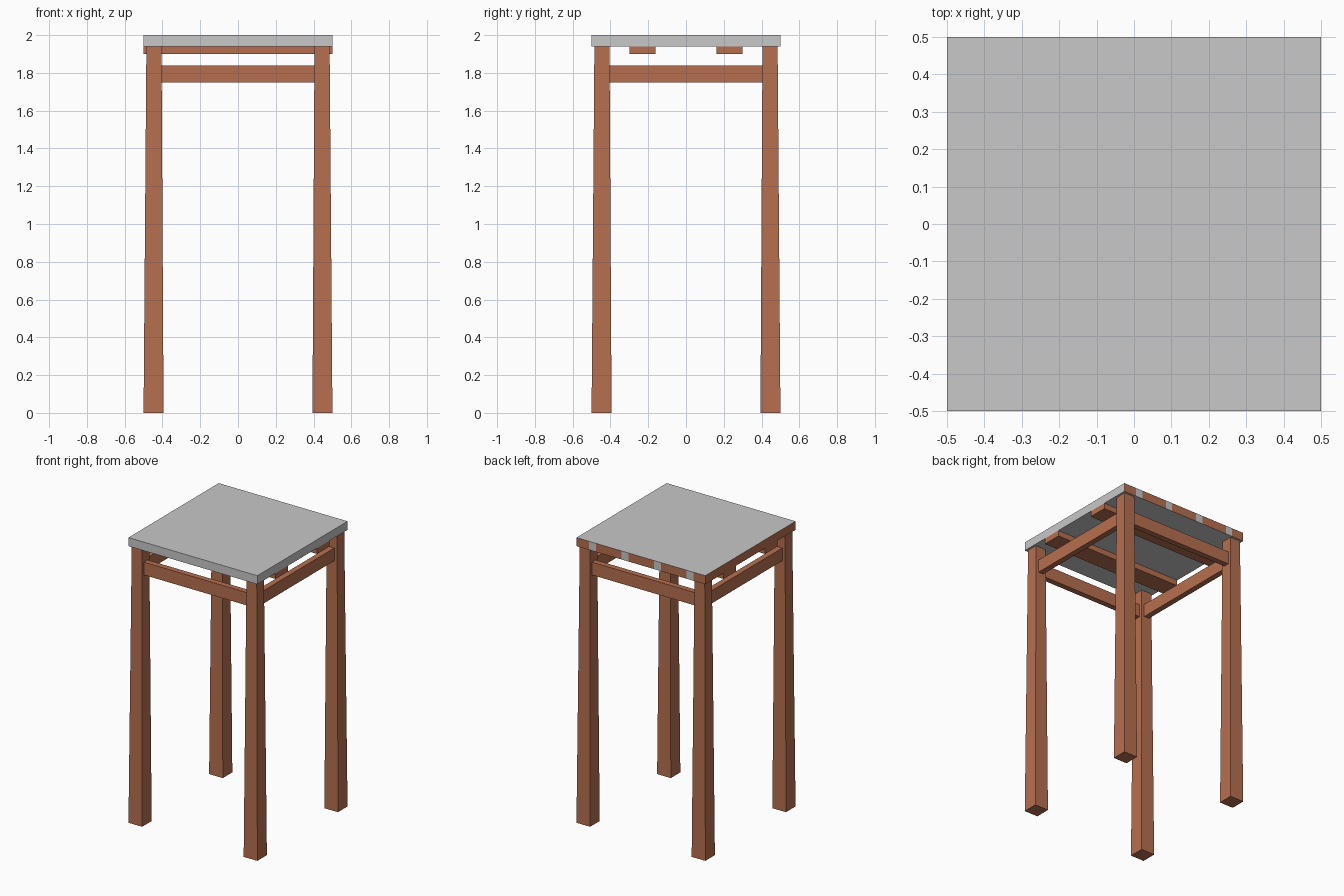
import bpy, bmesh
from mathutils import Vector

if "Cube" in bpy.data.objects:
    bpy.data.objects.remove(bpy.data.objects["Cube"])


def material(name, rgb):
    m = bpy.data.materials.new(name)
    m.diffuse_color = (*rgb, 1.0)
    m.use_nodes = True
    m.node_tree.nodes["Principled BSDF"].inputs["Base Color"].default_value = m.diffuse_color
    return m


WOOD = material("warm brown wood", (0.468, 0.159, 0.080))
GRAY = material("light gray", (0.578, 0.578, 0.578))


def finish(bm, name, *mats):
    me = bpy.data.meshes.new(name)
    bm.to_mesh(me)
    bm.free()
    for m in mats:
        me.materials.append(m)
    ob = bpy.data.objects.new(name, me)
    bpy.context.collection.objects.link(ob)
    return ob


def box(lo, hi):
    bm = bmesh.new()
    bmesh.ops.create_cube(bm, size=1)
    for v in bm.verts:
        v.co = Vector([(a + b) / 2 + c * (b - a) for a, b, c in zip(lo, hi, v.co)])
    return bm


# Top slab: gray, with brown left edge and brown back edge carrying gray stripes
bm = box((-0.5, -0.5, 1.94), (0.5, 0.5, 2.0))
stripes = [(c - 0.027, c + 0.027) for c in (-0.38, -0.13, 0.125, 0.375)]
for x in (x for s in stripes for x in s):
    bmesh.ops.bisect_plane(bm, geom=bm.verts[:] + bm.edges[:] + bm.faces[:],
                           plane_co=(x, 0, 0), plane_no=(1, 0, 0))
bm.normal_update()
for f in bm.faces:
    cx = f.calc_center_median().x
    striped = any(a < cx < b for a, b in stripes)
    f.material_index = int(f.normal.x < -0.9 or (f.normal.y > 0.9 and not striped))
finish(bm, "table_top", GRAY, WOOD)

# Two slats under the top
for side, s in (("front", -1), ("back", 1)):
    finish(box((-0.5, s * 0.23 - 0.068, 1.90), (0.5, s * 0.23 + 0.068, 1.94)),
           side + "_slat", WOOD)

# Four legs, thicker at the foot
for yn, sy in (("front", -1), ("back", 1)):
    for xn, sx in (("left", -1), ("right", 1)):
        bm = box((-0.5, -0.5, 0), (0.5, 0.5, 1.94))
        for v in bm.verts:
            w, c = (0.08, 0.445) if v.co.z > 1 else (0.106, 0.447)
            v.co.x = sx * c + v.co.x * w
            v.co.y = sy * c + v.co.y * w
        finish(bm, f"{yn}_{xn}_leg", WOOD)

# Rails joining the legs on all four sides
for neg, pos, along_x in (("front", "back", True), ("left", "right", False)):
    for name, s in ((neg, -1), (pos, 1)):
        a, b = s * 0.445 - 0.02, s * 0.445 + 0.02
        if along_x:
            bm = box((-0.407, a, 1.75), (0.407, b, 1.84))
        else:
            bm = box((a, -0.407, 1.75), (b, 0.407, 1.84))
        finish(bm, name + "_rail", WOOD)
